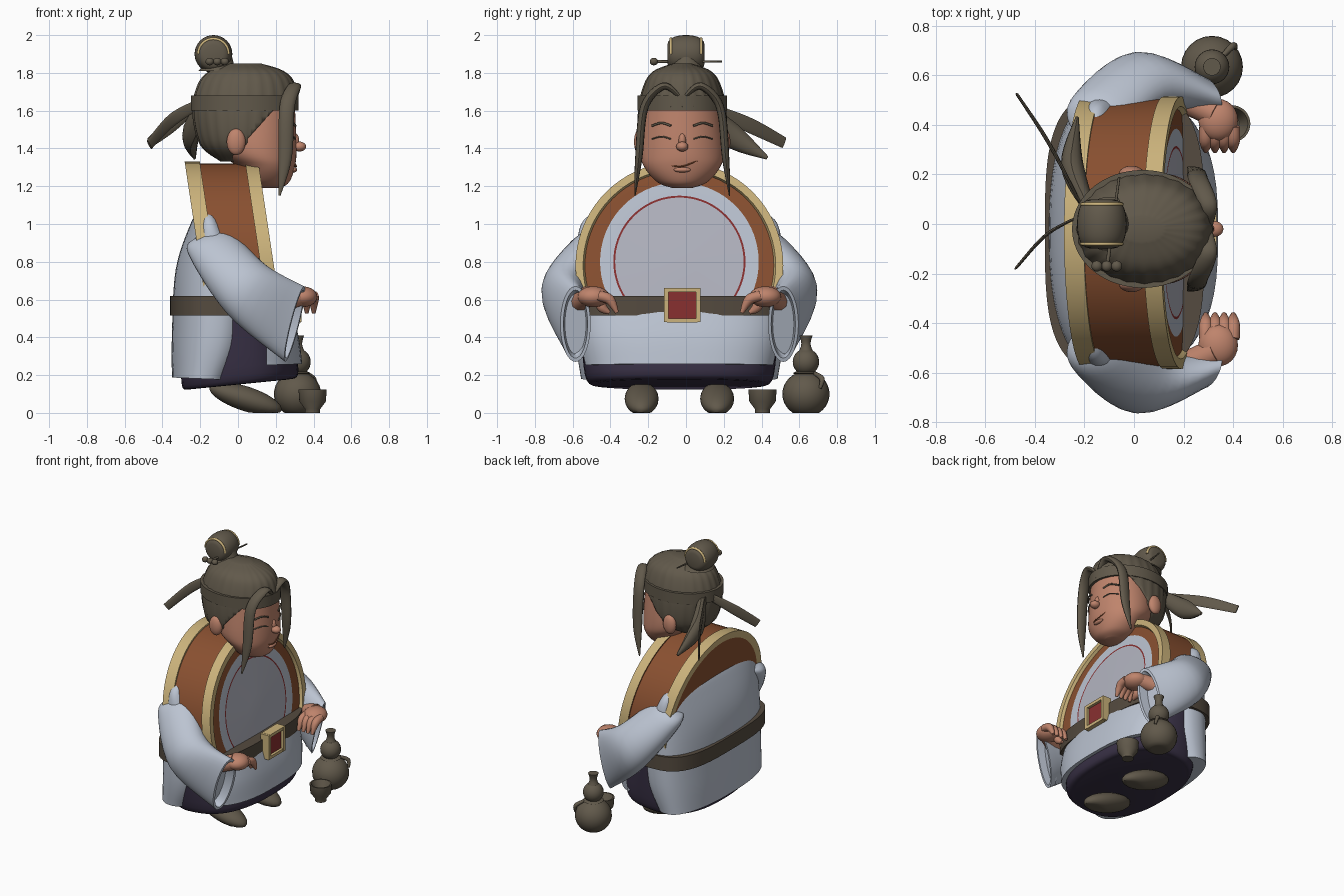
import bpy, bmesh, math
from mathutils import Vector, Matrix

default = bpy.data.objects.get("Cube")
if default:
    bpy.data.objects.remove(default, do_unlink=True)

BODY_Y, HEAD_Y = -0.035, -0.02


def material(name, r, g, b):
    mat = bpy.data.materials.new(name)
    mat.use_nodes = True
    mat.diffuse_color = (r, g, b, 1)
    mat.node_tree.nodes["Principled BSDF"].inputs["Base Color"].default_value = (r, g, b, 1)
    return mat


skin = material("skin", 0.52, 0.23, 0.15)
robe = material("pale robe", 0.5, 0.55, 0.64)
membrane = material("drum membrane", 0.45, 0.46, 0.53)
brown = material("brown lacquer", 0.25, 0.08, 0.03)
gold = material("gold trim", 0.6, 0.45, 0.2)
taupe = material("dark taupe", 0.12, 0.1, 0.07)
leather = material("belt leather", 0.09, 0.07, 0.05)
purple = material("purple cloth", 0.04, 0.03, 0.06)
red = material("red inlay", 0.25, 0.03, 0.03)


def finish(name, bm, mats, angle=40):
    """Turn a bmesh into a smooth-shaded object that keeps sharp edges."""
    bmesh.ops.recalc_face_normals(bm, faces=bm.faces)
    mesh = bpy.data.meshes.new(name)
    bm.to_mesh(mesh)
    bm.free()
    obj = bpy.data.objects.new(name, mesh)
    bpy.context.collection.objects.link(obj)
    for mat in mats:
        mesh.materials.append(mat)
    bpy.ops.object.select_all(action="DESELECT")
    obj.select_set(True)
    bpy.context.view_layer.objects.active = obj
    bpy.ops.object.shade_smooth_by_angle(angle=math.radians(angle))
    return obj


def spline(rows, steps=6):
    """Catmull-Rom smoothing of every column."""
    out = []
    for i in range(len(rows) - 1):
        before, start, end = rows[max(i - 1, 0)], rows[i], rows[i + 1]
        after = rows[min(i + 2, len(rows) - 1)]
        for k in range(steps):
            t = k / steps
            out.append(tuple(q + t * (r - p) / 2 + t * t * (p - 2.5 * q + 2 * r - s / 2)
                             + t ** 3 * (1.5 * (q - r) + (s - p) / 2)
                             for p, q, r, s in zip(before, start, end, after)))
    return out + [tuple(rows[-1])]


def loft_mesh(sections, sides=32, power=1, slots=None, ripple=0):
    """Bridge rounded sections given as (centre, half axis, half axis)."""
    bm = bmesh.new()
    slots = slots or [0] * len(sections)

    def bend(value):
        return math.copysign(abs(value) ** power, value)

    rings = []
    for centre, u, v in sections:
        ring = []
        for i in range(sides):
            a = math.tau * i / sides
            offset = Vector(u) * bend(math.cos(a)) + Vector(v) * bend(math.sin(a))
            ring.append(bm.verts.new(Vector(centre) + offset * (1 + ripple * math.cos(sides / 4 * a))))
        rings.append(ring)
    for lower, upper, slot in zip(rings, rings[1:], slots):
        for i in range(sides):
            k = (i + 1) % sides
            bm.faces.new((lower[i], lower[k], upper[k], upper[i])).material_index = slot
    bm.faces.new(rings[0]).material_index = slots[0]
    bm.faces.new(rings[-1]).material_index = slots[-1]
    return bm


def levels(rows, cy, tilt=0):
    """Horizontal sections from (height, back x, front x, half width)."""
    return [(((back + front) / 2, cy, z), ((front - back) / 2, 0, tilt * (front - back) / 2), (0, width, 0))
            for z, back, front, width in rows]


def strap(name, z, height, back, front, width, cy, power, mat, rim=0.012):
    inner, outer = (back + rim, front - rim, width - rim), (back, front, width)
    rows = [(z, *inner), (z, *outer), (z + height, *outer), (z + height, *inner)]
    finish(name, loft_mesh(levels(rows, cy), 96, power), [mat])


def tube(name, rows, mat, flat=1, ref=(0, 0, 1)):
    """Sweep an oval along (x, y, z, radius) points."""
    pts = spline(rows)
    secs = []
    for i, p in enumerate(pts):
        along = Vector(pts[min(i + 1, len(pts) - 1)][:3]) - Vector(pts[max(i - 1, 0)][:3])
        side = along.cross(Vector(ref)).normalized()
        secs.append((p[:3], side * p[3] * flat, side.cross(along).normalized() * p[3]))
    finish(name, loft_mesh(secs, 12), [mat])


def lathe(name, x, y, rows, mat):
    finish(name, loft_mesh([((x, y, z), (r, 0, 0), (0, r, 0)) for r, z in rows]), [mat])


def ball(name, centre, size, mat, pitch=0):
    """Ellipsoid, flattened where it would pass below the ground."""
    bm = bmesh.new()
    bmesh.ops.create_uvsphere(bm, u_segments=24, v_segments=16, radius=1)
    turn = Matrix.Rotation(math.radians(pitch), 3, "Y")
    for vert in bm.verts:
        vert.co = Vector(centre) + turn @ (vert.co * Vector(size))
        vert.co.z = max(vert.co.z, 0)
    finish(name, bm, [mat])


def box(name, centre, size, mat):
    bm = bmesh.new()
    bmesh.ops.create_cube(bm, size=1)
    for vert in bm.verts:
        vert.co = Vector(centre) + vert.co * Vector(size)
    finish(name, bm, [mat])


def bisect(bm, point, normal, clear=False):
    bmesh.ops.bisect_plane(bm, geom=bm.verts[:] + bm.edges[:] + bm.faces[:], plane_co=point,
                           plane_no=normal, clear_inner=clear)


# Leaning drum torso: gold rims, front rings and membrane, cut off under the belt
palette = [gold, brown, robe, membrane, red]
drum = [(-0.2, 0.02, brown), (-0.2, 0.5, gold), (-0.2, 0.55, gold), (-0.12, 0.55, gold),
        (-0.12, 0.54, brown), (0.12, 0.54, brown), (0.12, 0.55, gold), (0.19, 0.55, gold),
        (0.19, 0.51, gold), (0.17, 0.5, brown), (0.17, 0.42, robe), (0.17, 0.35, red),
        (0.17, 0.34, membrane), (0.18, 0.1, membrane)]
secs = [((x, BODY_Y, 0.78 if r > 0.45 else 0.8), (-0.15 * r, 0, r), (0, r, 0)) for x, r, mat in drum]
bm = loft_mesh(secs, 72, slots=[palette.index(mat) for x, r, mat in drum])
bisect(bm, (0, 0, 0.56), (0, 0, 1), True)
finish("drum_torso", bm, palette)

# Robe back, underskirt and apron
back = spline([(0.18, -0.35, 0, 0.52), (0.4, -0.35, 0.1, 0.55), (0.75, -0.33, 0.1, 0.55),
               (1, -0.25, -0.05, 0.52), (1.08, -0.2, -0.12, 0.4)])
finish("robe_back", loft_mesh(levels(back, BODY_Y, -0.04), 64, 0.85), [robe])
skirt = spline([(0.15, -0.27, 0.27, 0.44), (0.2, -0.3, 0.32, 0.5), (0.55, -0.3, 0.25, 0.53)])
finish("underskirt", loft_mesh(levels(skirt, BODY_Y, 0.1), 48, 0.8), [purple])
apron = [(0.25, -0.25, 0.34, 0.51), (0.4, -0.25, 0.32, 0.54), (0.58, -0.25, 0.27, 0.54)]
bm = loft_mesh(levels(spline(apron), BODY_Y, 0.03), 48, 0.75)
bisect(bm, (0.15, 0, 0), (1, 0, 0), True)
finish("apron", bm, [robe])

# Belt and buckle
strap("belt", 0.515, 0.105, -0.36, 0.285, 0.57, BODY_Y, 0.6, leather)
box("buckle_plate", (0.29, HEAD_Y, 0.57), (0.05, 0.16, 0.14), red)
for s in (-1, 1):
    box("buckle_side", (0.3, HEAD_Y + s * 0.085, 0.57), (0.07, 0.025, 0.18), gold)
    box("buckle_bar", (0.3, HEAD_Y, 0.57 + s * 0.08), (0.068, 0.16, 0.022), gold)

# Paired parts, given with sideways distance from the middle
for s, label in ((-1, "right"), (1, "left")):
    def mirror(rows, cy=BODY_Y):
        return [(row[0], cy + s * row[1], *row[2:]) for row in rows]

    # Sleeve widening to a hanging, hollow cuff
    arm = [(-0.17, 0.42, 0.95, 0.06, 0.03, 0.05), (-0.14, 0.48, 0.89, 0.12, 0.05, 0.1),
           (0.05, 0.61, 0.65, 0.1, 0.13, 0.12), (0.3, 0.55, 0.47, 0.05, 0.2, 0.08)]
    secs = [((x, y, z), (lean, 0, rise), (-0.3 * r, s * r, 0))
            for x, y, z, lean, rise, r in mirror(spline(arm))]
    centre, u, v = (Vector(part) for part in secs[-1])
    secs += [(centre, u * 0.9, v * 0.8), (centre - Vector((0.06, 0, 0)), u * 0.8, v * 0.7)]
    finish(label + "_sleeve", loft_mesh(secs), [robe])

    # Hand with curled fingers
    tube(label + "_wrist", mirror([(0.2, 0.54, 0.58, 0.055), (0.33, 0.48, 0.62, 0.055)]), skin)
    ball(label + "_palm", (0.34, BODY_Y + s * 0.455, 0.615), (0.08, 0.085, 0.055), skin)
    for i in range(5):
        x, reach = 0.29 + 0.037 * (i % 4), 0 if i < 4 else 0.04
        finger = [(x, 0.43, 0.62, 0.026), (x, 0.37 + reach, 0.6 - reach, 0.027), (x, 0.33 + reach, 0.53, 0.01)]
        tube(label + ("_finger" if i < 4 else "_thumb"), mirror(finger), skin, ref=(1, 0, 0))

    ball(label + "_shoe", (0.04, BODY_Y + s * 0.2, 0.075), (0.2, 0.09, 0.065), taupe, 18)

    # Ear, closed eye, brow and long front lock
    ball(label + "_ear", (-0.01, HEAD_Y + s * 0.225, 1.435), (0.05, 0.03, 0.07), skin)
    for part, z, rise, r in (("eye", 1.45, 0.013, 0.004), ("brow", 1.52, 0.015, 0.006)):
        arc = [(0.107 + 0.205 * math.sqrt(1 - (y / 0.225) ** 2), y, z + lift, r)
               for y, lift in ((0.06, 0), (0.11, rise), (0.16, 0))]
        tube(label + "_" + part, mirror(arc, HEAD_Y), taupe)
    lock = [(0.3, 0.02, 1.68, 0.02), (0.3, 0.1, 1.73, 0.035), (0.26, 0.2, 1.62, 0.04),
            (0.25, 0.23, 1.35, 0.035), (0.22, 0.25, 1.15, 0.005)]
    tube(label + "_front_lock", mirror(lock, HEAD_Y), taupe, 0.55, (1, 0, 0))

# Head and face
head = spline([(1.19, 0.1, 0.22, 0.05), (1.22, 0.04, 0.27, 0.13), (1.3, 0, 0.3, 0.2),
               (1.4, -0.1, 0.31, 0.225), (1.65, -0.1, 0.3, 0.2)])
finish("head", loft_mesh(levels(head, HEAD_Y), 48), [skin])
ball("nose", (0.325, HEAD_Y, 1.41), (0.036, 0.032, 0.026), skin)
ball("nose_bridge", (0.302, HEAD_Y, 1.44), (0.022, 0.02, 0.04), skin)
tube("mouth", [(0.292, -0.08, 1.31, 0.003), (0.309, HEAD_Y, 1.305, 0.004), (0.292, 0.06, 1.335, 0.003)], brown)
ball("lower_lip", (0.295, HEAD_Y, 1.287), (0.018, 0.045, 0.014), skin)

# Combed hair cap with the face area cut away along a slanted hairline
cap = spline([(1.33, -0.09, 0.04, 0.1), (1.42, -0.2, 0.25, 0.215), (1.6, -0.24, 0.315, 0.232),
              (1.74, -0.21, 0.3, 0.2), (1.81, -0.15, 0.24, 0.15), (1.85, -0.06, 0.12, 0.05)])
bm = loft_mesh(levels(cap, HEAD_Y), 96, ripple=0.012)
temple, slant, brow_z = Vector((0.05, 0, 1.45)), Vector((1, 0, -0.9)), 1.62
bisect(bm, (0, 0, brow_z), (0, 0, 1))
bisect(bm, temple, (1, 0, 0))
bisect(bm, temple, slant)
bare = [face for face in bm.faces for c in [face.calc_center_median()]
        if c.z < brow_z and c.x > temple.x and (c - temple).dot(slant) > 0]
bmesh.ops.delete(bm, geom=bare, context="FACES")
hair = finish("hair_cap", bm, [taupe])
hair.modifiers.new("thickness", "SOLIDIFY").thickness = 0.02
strap("headband", 1.6, 0.08, -0.25, 0.32, 0.238, HEAD_Y, 1, taupe)

# Topknot with gold edging and hairpin
lathe("topknot_stem", -0.1, 0, [(0.11, 1.81), (0.08, 1.84), (0.065, 1.9)], taupe)
bun = [(math.sin(a) * 0.1, 0.1 * math.cos(a) ** 0.4) for a in (math.radians(d) for d in range(-80, 81, 10))]
finish("topknot", loft_mesh([((-0.13, y, 1.9), (r, 0, 0), (0, 0, r)) for y, r in bun]), [taupe])
for y in (-0.08, 0.08):
    arc = [(-0.13 + 0.08 * math.cos(a), y, 1.9 + 0.08 * math.sin(a), 0.008)
           for a in (math.pi * k / 8 for k in range(9))]
    tube("topknot_trim", arc, gold, ref=(0, 1, 0))
tube("hairpin", [(-0.11, -0.18, 1.86, 0.008), (-0.06, 0.19, 1.86, 0.005)], taupe)
for i in range(3):
    ball("hairpin_bead", (-0.15 + 0.04 * i, -0.17, 1.86), (0.022, 0.022, 0.02), taupe)

# Headband ribbons and hair tail
tube("ribbon_left", [(-0.2, 0.05, 1.64, 0.025), (-0.34, 0.32, 1.53, 0.04), (-0.47, 0.52, 1.43, 0.03)], taupe, 0.2)
tube("ribbon_right", [(-0.2, 0.04, 1.64, 0.025), (-0.35, -0.04, 1.55, 0.035), (-0.47, -0.17, 1.42, 0.03)], taupe, 0.2)
tube("hair_tail", [(-0.19, 0.08, 1.62, 0.04), (-0.25, 0.24, 1.47, 0.065), (-0.23, 0.43, 1.35, 0.01)], taupe, 0.7)

# Gourd flask with cord, and cup
gx, gy = 0.315, 0.635
ball("gourd_body", (gx, gy, 0.1), (0.125, 0.125, 0.12), taupe)
ball("gourd_top", (gx, gy, 0.27), (0.07, 0.07, 0.07), taupe)
lathe("gourd_neck", gx, gy, spline([(0.05, 0.3), (0.025, 0.36), (0.035, 0.41)]), taupe)
lathe("gourd_cord", gx, gy, [(0.05, 0.2), (0.07, 0.21), (0.05, 0.22)], taupe)
tube("cord_end", [(0.36, 0.68, 0.21, 0.01), (0.4, 0.72, 0.18, 0.014), (0.41, 0.71, 0.13, 0.008)], taupe)
lathe("cup", 0.395, 0.405, [(0.04, 0), (0.04, 0.02), (0.07, 0.06), (0.075, 0.125), (0.065, 0.125), (0.03, 0.05)], taupe)
